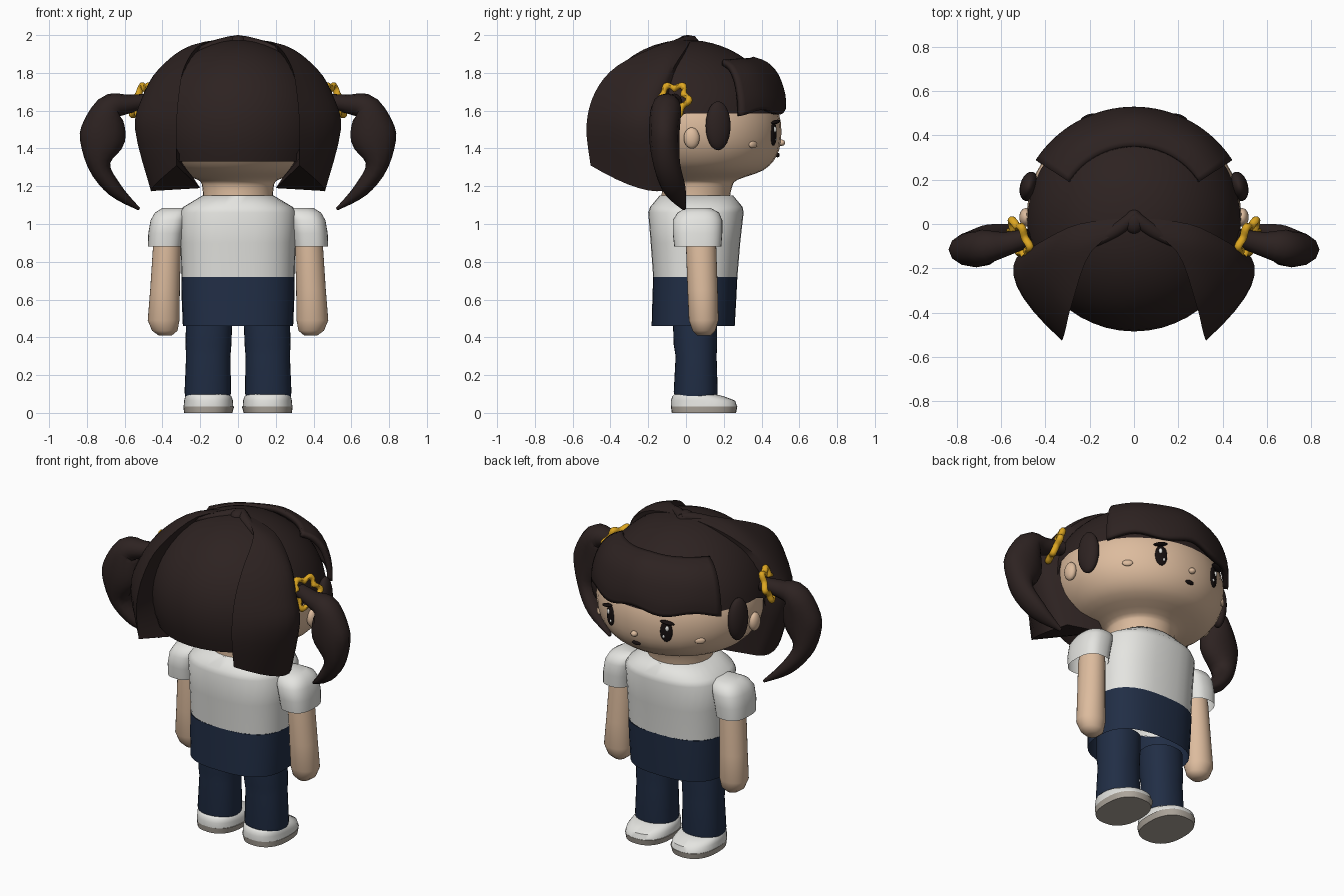
import bpy, bmesh, math
from mathutils import Vector, Matrix

cube = bpy.data.objects.get("Cube")
if cube:
    bpy.data.objects.remove(cube, do_unlink=True)


def material(name, r, g, b):
    m = bpy.data.materials.new(name)
    m.use_nodes = True
    m.diffuse_color = (r, g, b, 1)
    bsdf = next(n for n in m.node_tree.nodes if n.type == 'BSDF_PRINCIPLED')
    bsdf.inputs["Base Color"].default_value = (r, g, b, 1)
    bsdf.inputs["Roughness"].default_value = 0.8
    return m


HAIR = material("dark brown hair", .026, .016, .015)
SKIN = material("peach skin", .72, .5, .34)
WHITE = material("soft white", .78, .78, .75)
NAVY = material("navy cloth", .015, .027, .06)
GOLD = material("golden yellow", .72, .38, .015)
SOLE = material("grey sole", .42, .38, .33)
BLACK = material("near black", .008, .005, .005)


def finish(name, bm, mat, mirror=False, angle=50):
    bmesh.ops.recalc_face_normals(bm, faces=bm.faces)
    me = bpy.data.meshes.new(name)
    bm.to_mesh(me)
    bm.free()
    me.materials.append(mat)
    me.shade_smooth()
    me.set_sharp_from_angle(angle=math.radians(angle))
    ob = bpy.data.objects.new(name, me)
    bpy.context.collection.objects.link(ob)
    if mirror:
        mod = ob.modifiers.new("mirror", 'MIRROR')
        mod.use_mirror_merge = False
    return ob


def skin_rings(name, rings, mat, mirror=False, closed=True, caps=(True, True), angle=50):
    """Join rows of points with quads."""
    bm = bmesh.new()
    rows = [[bm.verts.new(p) for p in ring] for ring in rings]
    n = len(rows[0])
    for a, b in zip(rows, rows[1:]):
        for i in range(n if closed else n - 1):
            j = (i + 1) % n
            bm.faces.new((a[i], a[j], b[j], b[i]))
    for row, cap in ((rows[0], caps[0]), (rows[-1], caps[1])):
        if cap:
            bm.faces.new(row)
    return finish(name, bm, mat, mirror, angle)


def oval(z, x0, x1, y0, y1, power=2.0, n=32):
    pts = []
    for i in range(n):
        c, s = math.cos(math.tau * i / n), math.sin(math.tau * i / n)
        px = math.copysign(abs(c) ** (2 / power), c)
        py = math.copysign(abs(s) ** (2 / power), s)
        pts.append(((x0 + x1) / 2 + px * (x1 - x0) / 2, (y0 + y1) / 2 + py * (y1 - y0) / 2, z))
    return pts


def loft(name, levels, mat, mirror=False, power=2.0, caps=(True, True), angle=50):
    return skin_rings(name, [oval(*lv, power) for lv in levels], mat, mirror, True, caps, angle)


def spline(points, steps=4):
    """Smooth path through points of any dimension."""
    p = [points[0], *points, points[-1]]
    out = []
    for a, b, c, d in zip(p, p[1:], p[2:], p[3:]):
        for k in range(steps):
            t = k / steps
            out.append([.5 * (2 * f + (g - e) * t + (2 * e - 5 * f + 4 * g - h) * t * t
                              + (3 * f - e - 3 * g + h) * t ** 3) for e, f, g, h in zip(a, b, c, d)])
    return out + [list(points[-1])]


def tube(name, points, mat, mirror=False, n=12):
    """Sweep an oval along x, y, z, radius, depth radius."""
    path = spline(points)
    rings = []
    for i, p in enumerate(path):
        q, r = path[max(i - 1, 0)], path[min(i + 1, len(path) - 1)]
        tan = (Vector(r[:3]) - Vector(q[:3])).normalized()
        side = tan.cross(Vector((0, 1, 0))).normalized()
        deep = side.cross(tan)
        rings.append([Vector(p[:3]) + side * p[3] * math.cos(math.tau * k / n)
                      + deep * p[4] * math.sin(math.tau * k / n) for k in range(n)])
    return skin_rings(name, rings, mat, mirror)


def blob(name, loc, size, mat, mirror=False, turn=0.0, tilt=0.0):
    bm = bmesh.new()
    bmesh.ops.create_uvsphere(bm, u_segments=20, v_segments=12, radius=1)
    bm.transform(Matrix.Translation(loc) @ Matrix.Rotation(turn, 4, 'Z')
                 @ Matrix.Rotation(tilt, 4, 'Y') @ Matrix.Diagonal((*size, 1)))
    return finish(name, bm, mat, mirror)


# Shoes and legs
loft("shoe_sole", [(0, .03, .285, -.075, .265), (.035, .02, .29, -.08, .272)], SOLE, True, 2.4)
loft("shoe_upper", [(.035, .025, .288, -.08, .27), (.065, .027, .285, -.08, .26),
                    (.088, .035, .28, -.072, .2), (.1, .05, .27, -.06, .15)], WHITE, True, 2.4)
loft("trouser_leg", [(.09, .04, .28, -.06, .165), (.11, .037, .283, -.065, .168),
                     (.3, .04, .275, -.055, .162), (.36, .035, .278, -.065, .165),
                     (.5, .03, .275, -.07, .165)], NAVY, True, 2.2)

# Shorts and shirt
loft("shorts", [(.46, -.292, .292, -.182, .258), (.6, -.298, .298, -.178, .266),
                (.72, -.3, .3, -.174, .272)], NAVY, power=2.6, caps=(False, False))
loft("shirt", [(.72, -.3, .3, -.174, .272), (.9, -.305, .305, -.187, .287),
               (1.06, -.31, .31, -.2, .305), (1.09, -.29, .29, -.19, .3),
               (1.15, -.19, .19, -.14, .25)], WHITE, power=2.5, caps=(False, True))

# Sleeves and arms
loft("sleeve", [(.88, .295, .477, -.062, .187), (.95, .285, .475, -.07, .192),
                (1.02, .27, .463, -.07, .192), (1.06, .26, .44, -.045, .175),
                (1.085, .27, .4, .0, .13)], WHITE, True, 2.6, (False, True))
loft("arm", [(.41, .35, .42, .06, .13), (.435, .32, .455, .035, .155),
             (.49, .31, .478, .015, .172), (.65, .308, .465, .008, .168),
             (.88, .302, .45, .0, .16), (1.0, .31, .43, .01, .15)], SKIN, True)

# Head and neck in one piece
head = [(1.13, .185, -.13, .23), (1.2, .19, -.13, .245), (1.235, .215, -.16, .275),
        (1.285, .36, -.28, .41), (1.36, .44, -.36, .48), (1.46, .482, -.41, .504),
        (1.58, .475, -.42, .493), (1.7, .41, -.38, .43), (1.82, .28, -.26, .29), (1.88, .12, -.1, .12)]
loft("head", [(z, -w, w, a, b) for z, w, a, b in spline(head, 3)], SKIN)
blob("ear", (.49, .03, 1.455), (.028, .042, .056), SKIN, True)
blob("nose", (0, .505, 1.43), (.02, .02, .017), SKIN)
blob("mouth", (0, .484, 1.365), (.028, .012, .012), BLACK)
blob("cheek_dot", (.345, .355, 1.42), (.03, .012, .019), SKIN, True, -.75)
blob("eye", (.19, .463, 1.478), (.036, .012, .064), BLACK, True, -.38)
blob("eye_glint", (.2, .47, 1.5), (.011, .009, .016), WHITE, True, -.38)
blob("eye_glint_low", (.18, .474, 1.45), (.008, .007, .01), WHITE, True, -.38)
blob("eyelash", (.205, .475, 1.54), (.042, .02, .009), BLACK, True, -.38, .2)

# Hair cap: a dome whose hem drops at the back
rings = []
for k in range(15):
    ring = []
    for i in range(48):
        a = math.tau * i / 48
        front = math.sin(a)
        hem = 1.585 if front > -.1 else max(1.33, 1.585 - (-.1 - front) * .8)
        top = 1.975
        z = top - (top - hem) * (.02 + .98 * k / 14) ** 1.7
        drop = (z - 1.52) / (.455 if z > 1.52 else .51)
        r = .486 * math.sqrt(max(0, 1 - drop * drop)) * (1 + .03 * max(0, front))
        ring.append((r * math.cos(a), r * front, z))
    rings.append(ring)
skin_rings("hair_cap", rings, HAIR, caps=(True, False))

# Fringe: a curved sheet over the forehead with a wavy hem
rings = []
for r, z in spline([(.355, 1.885), (.43, 1.855), (.49, 1.785), (.525, 1.68), (.53, 1.6)], 3):
    ring = []
    for i in range(33):
        a = math.radians(57) * (i / 16 - 1)
        wave = .015 * math.cos(a * 9) * (1.9 - z) / .3
        ring.append((r * math.sin(a), r * math.cos(a), z + wave - .015 * abs(a)))
    rings.append(ring)
fringe = skin_rings("fringe", rings, HAIR, closed=False, caps=(False, False))
solid = fringe.modifiers.new("thickness", 'SOLIDIFY')
solid.thickness = .03
solid.offset = -1 if fringe.data.polygons[0].normal.z > 0 else 1

# Side curtains of hair, solid with a closed underside
inner = spline([(0, 0, 1.985), (.19, -.12, 1.955), (.28, -.36, 1.84), (.31, -.48, 1.7),
                (.325, -.527, 1.52), (.325, -.505, 1.31)])
middle = spline([(0, .01, 1.985), (.25, -.08, 1.945), (.4, -.18, 1.83), (.49, -.25, 1.68),
                 (.53, -.28, 1.5), (.455, -.25, 1.19)])
outer = spline([(0, .03, 1.98), (.25, .0, 1.93), (.42, -.08, 1.8), (.48, -.12, 1.65),
                (.5, -.12, 1.5), (.42, -.08, 1.185)])
core = spline([(0, .03, 1.95), (.2, 0, 1.88), (.3, -.04, 1.75), (.36, -.04, 1.6),
               (.36, -.03, 1.45), (.2, -.02, 1.19)])
rings = []
for a, b, c, d in zip(inner, middle, outer, core):
    a, b, c, d = map(Vector, (a, b, c, d))
    ring = []
    for k in range(9):
        u = k / 8
        ring.append(a * (2 * u - 1) * (u - 1) + b * 4 * u * (1 - u) + c * u * (2 * u - 1))
    rings.append(ring + [d])
skin_rings("hair_curtain", rings, HAIR, True)

# Crown parting, sideburns and pigtails
tube("crown_ridge", [(.22, -.1, 1.925, .02, .02), (.1, -.04, 1.955, .025, .03),
                     (.03, .01, 1.968, .028, .03), (0, .045, 1.97, .025, .02)], HAIR, True)
blob("crown_bump", (0, .01, 1.965), (.045, .055, .035), HAIR)
blob("sideburn", (.475, .17, 1.52), (.04, .068, .13), HAIR, True, .25)
tube("pigtail", [(.47, -.06, 1.65, .04, .04), (.58, -.09, 1.635, .05, .055),
                 (.68, -.105, 1.61, .078, .08), (.718, -.115, 1.46, .122, .08),
                 (.735, -.1, 1.31, .06, .07), (.65, -.06, 1.18, .04, .06),
                 (.525, -.01, 1.08, .008, .01)], HAIR, True)

# Scalloped hair ties around the pigtail roots
normal = Vector((1, -.42, .4)).normalized()
turn = normal.to_track_quat('Z', 'Y').to_matrix().to_4x4()
place = Matrix.Translation((.515, -.07, 1.655)) @ turn
count = 48
bm = bmesh.new()
rows = []
for i in range(count):
    a = math.tau * i / count
    r = .08 + .014 * math.cos(6 * a)
    row = []
    for k in range(8):
        b = math.tau * k / 8
        rr = r + .019 * math.cos(b)
        row.append(bm.verts.new(place @ Vector((rr * math.cos(a), rr * math.sin(a), .019 * math.sin(b)))))
    rows.append(row)
for i in range(count):
    p, q = rows[i], rows[(i + 1) % count]
    for k in range(8):
        bm.faces.new((p[k], p[(k + 1) % 8], q[(k + 1) % 8], q[k]))
finish("hair_tie", bm, GOLD, True)
